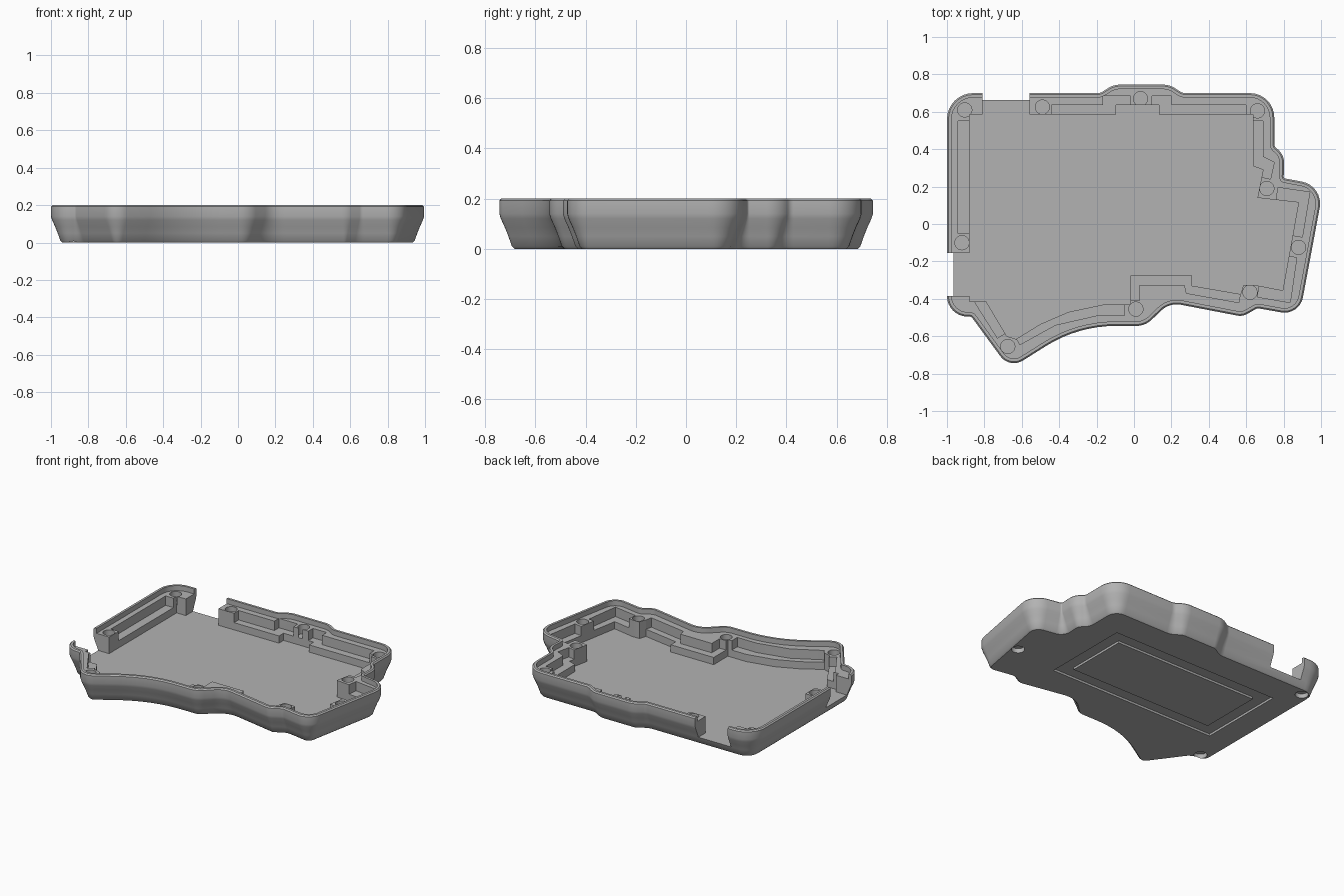
import bpy
import bmesh
import math
from mathutils import Vector

old = bpy.data.objects.get("Cube")
if old:
    bpy.data.objects.remove(old, do_unlink=True)

RIM, LEDGE, STEP, FLOOR, ABOVE = 0.2, 0.165, 0.1, 0.05, 0.3

grey = bpy.data.materials.new("plain grey")
grey.use_nodes = True
grey.diffuse_color = (0.45, 0.45, 0.45, 1)
grey.node_tree.nodes["Principled BSDF"].inputs["Base Color"].default_value = grey.diffuse_color


def fillet(corners, steps=8):
    """Round each (x, y, radius) corner of a closed polygon."""
    path = []
    for i, (x, y, radius) in enumerate(corners):
        p = Vector((x, y, 0))
        before = Vector((*corners[i - 1][:2], 0))
        after = Vector((*corners[(i + 1) % len(corners)][:2], 0))
        u, v = (before - p).normalized(), (after - p).normalized()
        half = u.angle(v) / 2
        reach = radius / math.tan(half)
        centre = p + (u + v).normalized() * radius / math.sin(half)
        start = (p + u * reach - centre).normalized()
        end = (p + v * reach - centre).normalized()
        path += [(centre + start.slerp(end, k / steps).normalized() * radius).to_2d()
                 for k in range(steps + 1)]
    return path


def inset(path, amount, closed=True):
    """Move a clockwise path to its right with mitred corners."""
    result = []
    last = len(path) - 1
    for i, p in enumerate(path):
        sides = []
        if closed or i > 0:
            sides.append((p - path[i - 1]).normalized())
        if closed or i < last:
            sides.append((path[(i + 1) % len(path)] - p).normalized())
        normals = [Vector((d.y, -d.x)) for d in sides]
        mitre = sum(normals, Vector((0, 0))).normalized()
        result.append(p + mitre * amount / mitre.dot(normals[0]))
    return result


def loft(name, rings):
    """Skin a stack of (path, height) rings and close both ends."""
    bm = bmesh.new()
    loops = [[bm.verts.new((*p, z)) for p in path] for path, z in rings]
    for low, high in zip(loops, loops[1:]):
        for i in range(len(low)):
            bm.faces.new((low[i - 1], low[i], high[i], high[i - 1]))
    bm.faces.new(loops[0])
    bm.faces.new(loops[-1])
    bmesh.ops.recalc_face_normals(bm, faces=bm.faces)
    mesh = bpy.data.meshes.new(name)
    bm.to_mesh(mesh)
    bm.free()
    mesh.materials.append(grey)
    obj = bpy.data.objects.new(name, mesh)
    bpy.context.collection.objects.link(obj)
    return obj


def cut(path, z0, z1):
    """Carve a vertical prism out of the case."""
    cutter = loft("cutter", [(path, z0), (path, z1)])
    cutter.hide_render = True
    mod = case.modifiers.new("cut", 'BOOLEAN')
    mod.operation = 'DIFFERENCE'
    mod.solver = 'EXACT'
    mod.object = cutter
    bpy.ops.object.modifier_apply(modifier=mod.name)
    bpy.data.objects.remove(cutter, do_unlink=True)


def points(*pairs):
    return [Vector(p) for p in pairs]


def box(x0, x1, y0, y1):
    return points((x0, y0), (x0, y1), (x1, y1), (x1, y0))


def circle(x, y, radius, sides=32):
    turn = math.tau / sides
    return [Vector((x + radius * math.cos(i * turn), y + radius * math.sin(i * turn)))
            for i in range(sides)]


# Outer shell: rounded outline, narrowing towards the base
outline = fillet([
    (-1, .7, .14), (-.18, .7, .05), (-.11, .745, .12), (.19, .745, .12), (.26, .7, .05),
    (.75, .7, .13), (.75, .415, .03), (.805, .37, .1), (.8, .245, .01), (1.015, .205, .12),
    (.885, -.49, .1), (.66, -.45, .03), (.58, -.495, .08), (.19, -.42, .12),
    (.06, -.545, .12), (-.3, -.545, .7), (-.665, -.775, .09), (-.87, -.495, .02),
    (-1, -.495, .11)])
profile = [(.06, 0), (.05, .01), (.036, .05), (.022, .085), (.006, .12), (0, .14),
           (0, .192), (.008, RIM)]
case = loft("case_tray", [(inset(outline, d), z) for d, z in profile])
bpy.context.view_layer.objects.active = case
case.select_set(True)

# Thin lip standing around the ledge
cut(inset(outline, .024), LEDGE, ABOVE)

# Main pocket down to the floor
pocket = points(
    (-.88, .585), (-.095, .585), (-.095, .635), (.135, .635), (.135, .585), (.635, .585),
    (.635, .31), (.69, .29), (.66, .14), (.88, .115), (.795, -.355), (.64, -.325),
    (.585, -.325), (.57, -.375), (.31, -.33), (.31, -.275), (-.02, -.275), (-.02, -.43),
    (-.16, -.43), (-.35, -.47), (-.5, -.535), (-.63, -.615), (-.68, -.6), (-.79, -.415),
    (-.88, -.415))
cut(pocket, FLOOR, ABOVE)

# Lower steps between the screw posts
steps = [
    points((-.94, -.05), (-.94, .55)),
    points((-.44, .635), (-.165, .635), (-.165, .685), (-.02, .685)),
    points((.095, .685), (.2, .685), (.2, .635), (.6, .635)),
    points((.69, .55), (.69, .36), (.75, .33), (.73, .24)),
    points((.77, .195), (.94, .17), (.9, -.07)),
    points((.87, -.18), (.835, -.42), (.66, -.39)),
    points((.56, -.42), (.28, -.37), (.27, -.325), (.03, -.325), (.03, -.41)),
    points((-.05, -.49), (-.2, -.49), (-.42, -.54), (-.61, -.645)),
    points((-.73, -.61), (-.85, -.42)),
]
for path in steps:
    cut(path + inset(path, .075, closed=False)[::-1], STEP, ABOVE)

# Wall openings at the back and the side
cut(box(-.81, -.56, .5, .9), FLOOR, ABOVE)
cut(box(-1.2, -.8, -.385, -.155), FLOOR, ABOVE)

# Screw holes in the posts
for x, y in [(-.905, .61), (-.49, .625), (.035, .67), (.66, .605), (.71, .19),
             (.88, -.125), (.62, -.365), (.01, -.455), (-.675, -.655), (-.92, -.1)]:
    cut(circle(x, y, .038), STEP, ABOVE)

# Round foot recesses underneath
for x, y in [(-.88, .59), (.85, -.12), (-.88, -.4)]:
    cut(circle(x, y, .042), -STEP, .03)

# Rectangular groove underneath
left, right, front, back, width = -.77, .51, -.18, .44, .09
for area in [(left, right, front, front + width), (left, right, back - width, back),
             (left, left + width, front, back), (right - width, right, front, back)]:
    cut(box(*area), -STEP, .015)

bpy.ops.object.shade_smooth_by_angle(angle=math.radians(30))
